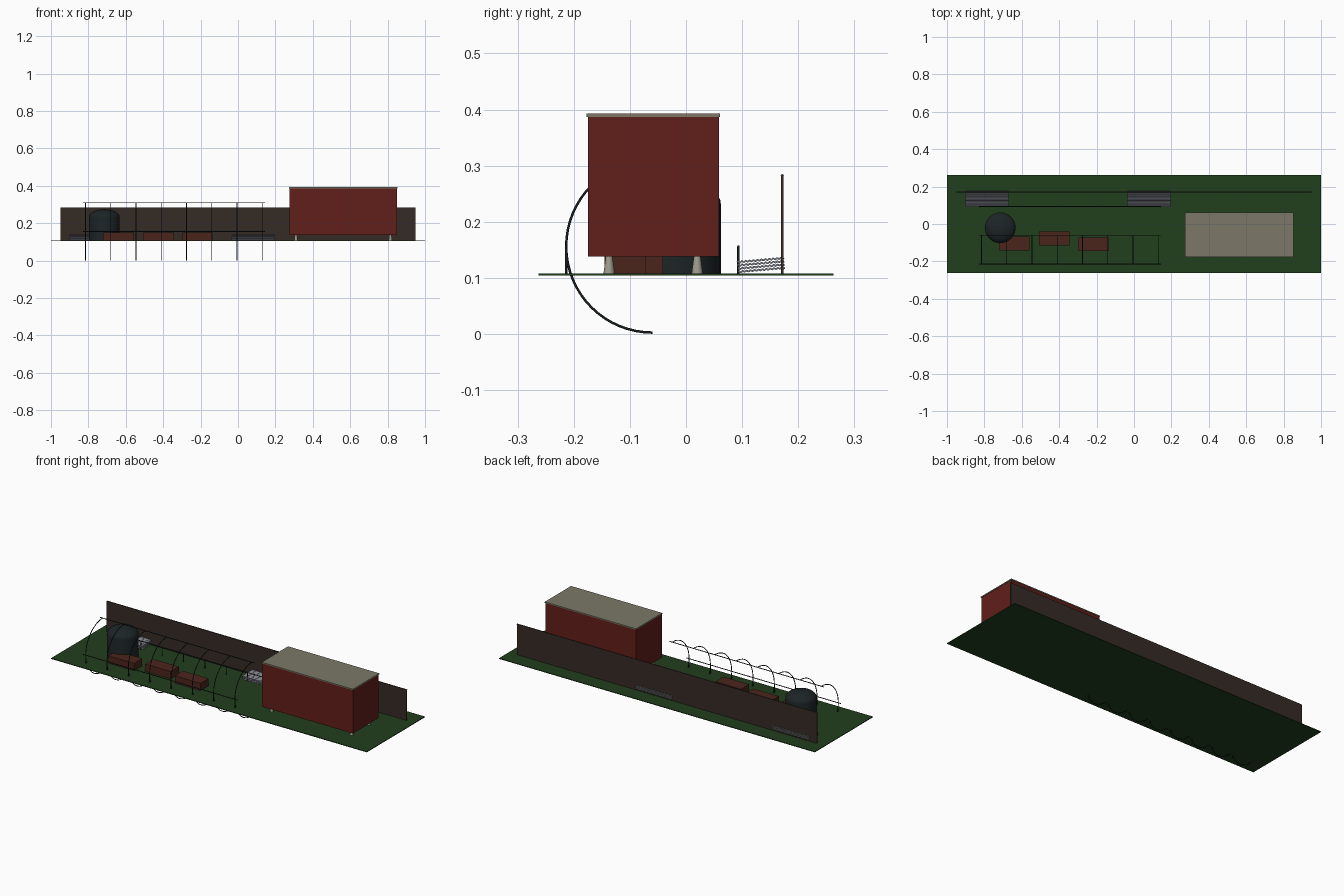
import bpy, math
from mathutils import Vector

if "Cube" in bpy.data.objects:
    bpy.data.objects.remove(bpy.data.objects["Cube"])

G = 0.108  # ground surface height


def material(name, rgb):
    m = bpy.data.materials.new(name)
    m.diffuse_color = (*rgb, 1)
    m.use_nodes = True
    m.node_tree.nodes["Principled BSDF"].inputs["Base Color"].default_value = m.diffuse_color
    return m


GRASS = material("grass", (0.015, 0.05, 0.012))
RED = material("red_paint", (0.12, 0.013, 0.01))
ROOF = material("pale_roof", (0.2, 0.19, 0.14))
STONE = material("concrete", (0.35, 0.33, 0.27))
WOOD = material("dark_wood", (0.035, 0.024, 0.018))
BED = material("red_wood", (0.07, 0.018, 0.012))
TANK = material("dark_plastic", (0.012, 0.018, 0.02))
PIPE = material("black_pipe", (0.01, 0.014, 0.015))
METAL = material("sheet_metal", (0.2, 0.21, 0.24))


def mesh(name, verts, faces, mat):
    me = bpy.data.meshes.new(name)
    me.from_pydata(verts, [], faces)
    me.materials.append(mat)
    ob = bpy.data.objects.new(name, me)
    bpy.context.collection.objects.link(ob)
    return ob


def box(name, x0, x1, y0, y1, z0, z1, mat):
    v = [(x, y, z) for x in (x0, x1) for y in (y0, y1) for z in (z0, z1)]
    f = [(0, 1, 3, 2), (4, 6, 7, 5), (0, 4, 5, 1), (2, 3, 7, 6), (0, 2, 6, 4), (1, 5, 7, 3)]
    return mesh(name, v, f, mat)


def lathe(name, profile, x, y, n, mat):
    """Revolve (radius, z) points around a vertical axis, with capped ends."""
    v = [(x + r * math.cos(2 * math.pi * i / n), y + r * math.sin(2 * math.pi * i / n), z)
         for r, z in profile for i in range(n)]
    f = [(k * n + i, k * n + (i + 1) % n, (k + 1) * n + (i + 1) % n, (k + 1) * n + i)
         for k in range(len(profile) - 1) for i in range(n)]
    f += [tuple(reversed(range(n))), tuple(range(len(v) - n, len(v)))]
    ob = mesh(name, v, f, mat)
    bpy.ops.object.select_all(action='DESELECT')
    ob.select_set(True)
    bpy.context.view_layer.objects.active = ob
    bpy.ops.object.shade_smooth_by_angle(angle=math.radians(35))
    return ob


def pipe(name, pts, r, mat):
    cu = bpy.data.curves.new(name, 'CURVE')
    cu.dimensions = '3D'
    cu.bevel_depth, cu.bevel_resolution, cu.use_fill_caps = r, 2, True
    s = cu.splines.new('POLY')
    s.points.add(len(pts) - 1)
    for p, co in zip(s.points, pts):
        p.co = (*co, 1)
    cu.materials.append(mat)
    ob = bpy.data.objects.new(name, cu)
    bpy.context.collection.objects.link(ob)
    return ob


# Ground slab and back fence with rounded top rail
box("ground", -1, 1, -0.263, 0.263, 0.104, G, GRASS)
box("fence", -0.95, 0.95, 0.169, 0.174, G, 0.283, WOOD)
pipe("fence_top_rail", [(-0.95, 0.1715, 0.282), (0.95, 0.1715, 0.282)], 0.003, WOOD)

# Raised cabin on tapered feet
box("cabin", 0.276, 0.85, -0.175, 0.059, 0.138, 0.387, RED)
box("cabin_roof", 0.274, 0.852, -0.177, 0.061, 0.387, 0.393, ROOF)
for x in (0.31, 0.815):
    for y in (-0.137, 0.02):
        lathe("cabin_foot", [(0.01, G), (0.006, 0.138)], x, y, 16, STONE)

# Domed water tank
dome = [(0.082 * math.cos(a), 0.232 + 0.043 * math.sin(a))
        for a in (math.radians(9 * i) for i in range(10))]
lathe("water_tank", [(0.082, G)] + dome[:-1] + [(0.002, 0.275)], -0.715, -0.02, 32, TANK)

# Raised beds
for x, y in ((-0.64, -0.105), (-0.427, -0.078), (-0.217, -0.108)):
    box("raised_bed", x - 0.081, x + 0.081, y - 0.037, y + 0.037, G, 0.15, BED)

# Polytunnel frame: sideways half hoops, posts and rails
CY, CZ, R, T = -0.06, 0.156, 0.1535, 0.0022
for i in range(8):
    x = -0.815 + 0.135 * i
    pipe("tunnel_hoop", [(x, CY - R * math.sin(math.pi * k / 32), CZ - R * math.cos(math.pi * k / 32))
                         for k in range(33)], T, PIPE)
    for side in (-1, 1):
        pipe("tunnel_post", [(x, CY + side * R, G), (x, CY + side * R, CZ)], T, PIPE)
for y, z in ((CY, CZ + R), (CY - R, CZ), (CY + R, CZ)):
    pipe("tunnel_rail", [(-0.83, y, z), (0.145, y, z)], T, PIPE)

# Tilted stacks of corrugated sheets
tilt = math.radians(5)
for x in (-0.785, 0.08):
    for k in range(4):
        n, verts, faces = 48, [], []
        for i in range(n + 1):
            u = (i / n - 0.5) * 0.084
            w = 0.0012 * math.sin(2 * math.pi * 12 * i / n) + (k - 1.5) * 0.0058
            y = 0.1335 + u * math.cos(tilt) - w * math.sin(tilt)
            z = 0.123 + u * math.sin(tilt) + w * math.cos(tilt)
            verts += [(x - 0.115, y, z), (x + 0.115, y, z)]
        faces = [(2 * i, 2 * i + 1, 2 * i + 3, 2 * i + 2) for i in range(n)]
        ob = mesh("corrugated_sheet", verts, faces, METAL)
        sol = ob.modifiers.new("thickness", 'SOLIDIFY')
        sol.thickness, sol.offset = 0.003, 0
